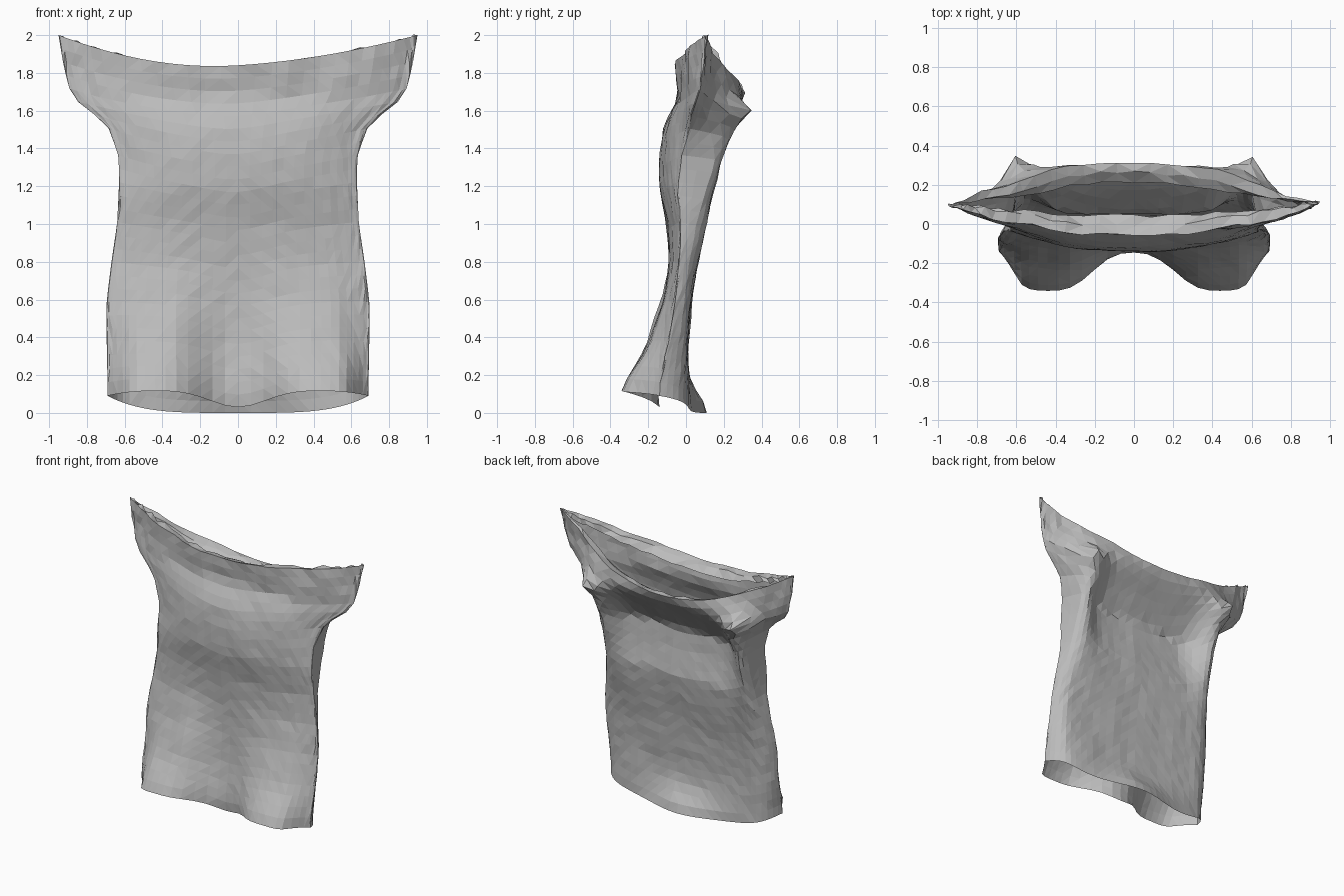
import bpy
import bmesh
import math
import random
from mathutils import Vector, noise

default_cube = bpy.data.objects.get("Cube")
if default_cube:
    bpy.data.objects.remove(default_cube, do_unlink=True)

random.seed(4)
COLUMNS, ROWS = 64, 27

# Garment profile by height:
# z, half width, side y, front y, back y, front roundness, back roundness, hem lobe, back ridge
PROFILE = [
    (0.00, .69, -.14, -.14, .01, 5, 14, .21, 0),
    (0.13, .69, -.14, -.14, .01, 5, 14, .20, 0),
    (0.35, .695, -.09, -.11, .01, 4, 16, .10, 0),
    (0.60, .695, -.06, -.09, .03, 3, 16, .03, 0),
    (0.80, .67, -.04, -.09, .06, 3, 16, 0, 0),
    (1.00, .64, -.03, -.10, .09, 2.5, 16, 0, .03),
    (1.20, .63, -.03, -.14, .06, 2.5, 16, 0, .11),
    (1.35, .63, -.02, -.14, .05, 2.5, 16, 0, .15),
    (1.50, .68, .01, -.12, .17, 2.5, 10, 0, .11),
    (1.60, .78, .04, -.08, .26, 2.5, 5, 0, .09),
    (1.67, .88, .06, -.04, .31, 2.5, 3, 0, .03),
    (1.82, .92, .08, -.06, .31, 2, 2, 0, 0),
    (2.00, .95, .10, -.06, .31, 2, 2, 0, 0),
]


def bell(value, width, power=2):
    return math.exp(-abs(value / width) ** power)


def profile_at(z):
    """Blend the two profile lines around a height."""
    z = min(max(z, 0), 2)
    for low, high in zip(PROFILE, PROFILE[1:]):
        if z <= high[0]:
            f = (z - low[0]) / (high[0] - low[0])
            return [a + (b - a) * f for a, b in zip(low, high)][1:]


def cloth_point(column, row):
    """Place one cloth vertex; row runs from hem to neckline."""
    angle = math.tau * column / COLUMNS
    across, front = math.cos(angle), math.sin(angle) < -1e-6
    spread = abs(across)
    if front:
        hem = .12 - .09 * bell(across, .3) - .03 * spread ** 6
        rim = 1.84 + .16 * spread ** 2 + .06 * across * (1 - spread)
    else:
        hem = .09 - .09 * (1 - spread ** 4)
        rim = 1.69 + .31 * spread ** 2
    z = hem + (rim - hem) * row / ROWS
    width, side, front_y, back_y, front_power, back_power, lobe, ridge = profile_at(z)
    x = width * across
    if front:
        fullness = 1 - spread ** front_power
        y = side + (front_y - side) * fullness
        y -= lobe * bell(abs(x) - .44, .26, 3) * min(1, fullness * 1.6)
        # Soft folds that run up from the hem
        for fold_x, fold_z, depth in ((-.33, .5, .02), (.19, .4, .02), (-.05, .3, -.01)):
            y -= depth * bell(x - fold_x, .08) * bell(z - fold_z, .2)
    else:
        fullness = 1 - spread ** back_power
        y = side + (back_y - side) * fullness
        y += .1 * bell(x, .3) * bell(z, .13)
        # Raised ridges beside the hollow back, ending in a point behind each armpit
        y += ridge * bell(abs(x) - .57, .12) * min(1, fullness * 2)
        y += .08 * bell(abs(x) - .63, .06) * bell(z - 1.6, .06)
    # Crumpled cloth, stronger at the seams and neckline
    crumple = .008 + .008 * spread ** 8 + .016 * bell(z - 1.85, .15)
    wave = noise.noise(Vector((x * 5, y * 5, z * 3)))
    if row:
        y += crumple * (wave + random.uniform(-.3, .3))
    return Vector((x, y, z))


def lip_point(outer, inward, drop):
    """Turn the neckline in towards the middle of the opening."""
    middle_y = .11
    room = abs(outer.y - middle_y)
    step = min(inward, room * .6) * (1 if outer.y < middle_y else -1)
    jitter = random.uniform(-.015, .015)
    return Vector((outer.x * (1 - inward * .5), outer.y + step + jitter * .6,
                   outer.z - drop + jitter))


# Body rings from hem to neckline, then the turned-in neckline
bm = bmesh.new()
rings = [[bm.verts.new(cloth_point(c, r)) for c in range(COLUMNS)]
         for r in range(ROWS + 1)]
for inward, drop in ((.05, .01), (.1, .05)):
    rings.append([bm.verts.new(lip_point(v.co, inward, drop)) for v in rings[ROWS]])

for lower, upper in zip(rings, rings[1:]):
    for c in range(COLUMNS):
        n = (c + 1) % COLUMNS
        bm.faces.new((lower[c], lower[n], upper[n], upper[c]))

bmesh.ops.triangulate(bm, faces=bm.faces[:], quad_method='SHORT_EDGE')

mesh = bpy.data.meshes.new("draped_shirt")
bm.to_mesh(mesh)
bm.free()
shirt = bpy.data.objects.new("draped_shirt", mesh)
bpy.context.collection.objects.link(shirt)

# Plain grey cloth
cloth = bpy.data.materials.new("grey_cloth")
cloth.use_nodes = True
colour = (.5, .5, .5, 1)
cloth.diffuse_color = colour
cloth.node_tree.nodes["Principled BSDF"].inputs["Base Color"].default_value = colour
mesh.materials.append(cloth)
